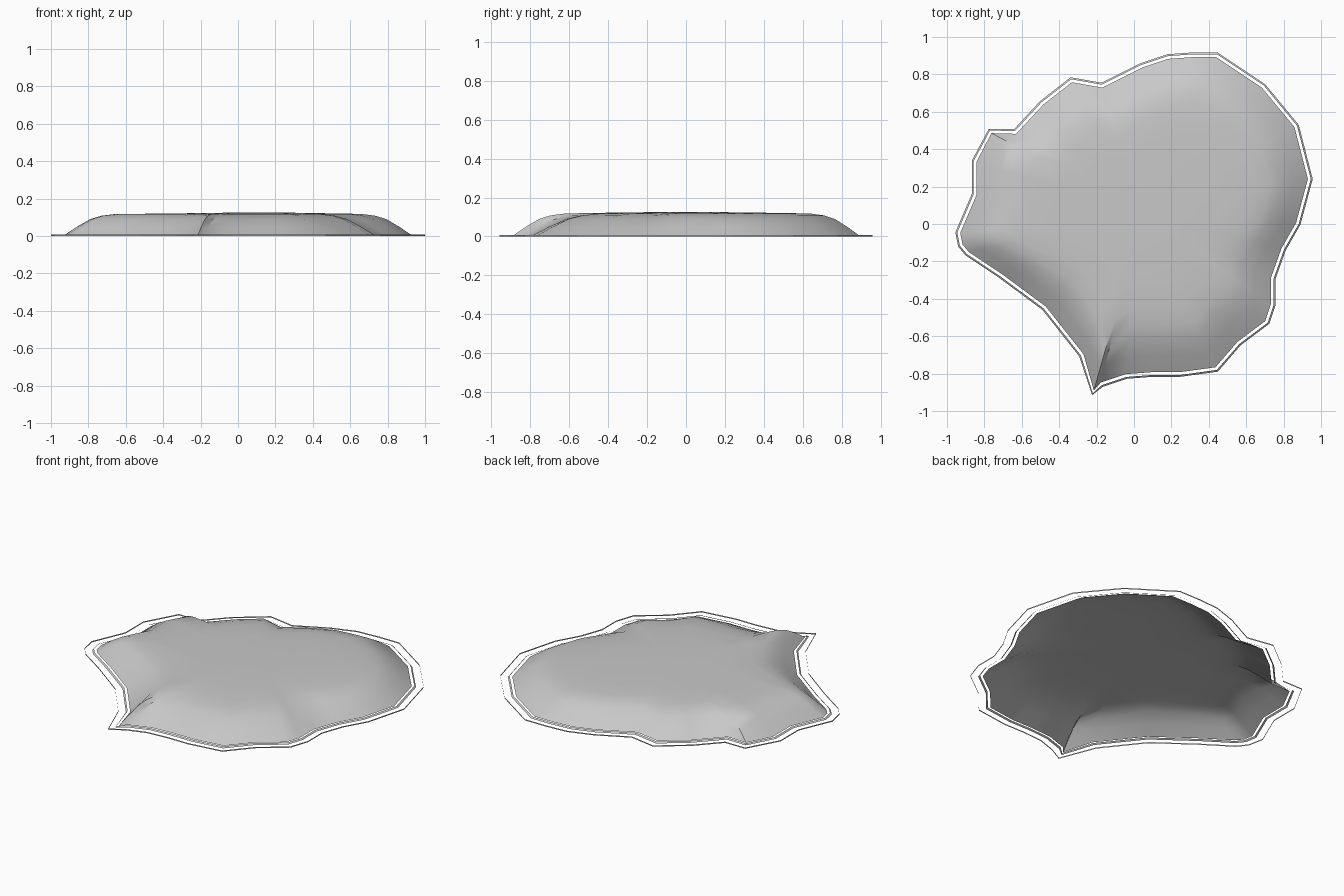
import bpy
import bmesh
import math
from mathutils import Vector

default_cube = bpy.data.objects.get("Cube")
if default_cube:
    bpy.data.objects.remove(default_cube, do_unlink=True)

# Counter-clockwise shoreline, starting at the sharp front tip
SHORE = [Vector(p) for p in (
    (-.24, -.96), (-.15, -.91), (-.03, -.87), (.1, -.86), (.25, -.86),
    (.47, -.83), (.6, -.68), (.76, -.56), (.8, -.44), (.8, -.3),
    (.85, -.16), (.93, -.02), (1, .24), (.92, .55), (.73, .78),
    (.46, .96), (.31, .96), (.17, .95), (.02, .9), (-.18, .8),
    (-.35, .83), (-.53, .69), (-.66, .55), (-.8, .55), (-.91, .35),
    (-.91, .17), (-1, -.04), (-.98, -.14), (-.93, -.2), (-.75, -.32),
    (-.52, -.49), (-.33, -.73))]
CENTRE = Vector((.05, .05))


def make_material(name, colour):
    material = bpy.data.materials.new(name)
    material.use_nodes = True
    material.diffuse_color = colour
    shader = next(n for n in material.node_tree.nodes if n.type == 'BSDF_PRINCIPLED')
    shader.inputs["Base Color"].default_value = colour
    return material


def inset(outline, distance):
    """Move every corner inward along the mean normal of its two edges."""
    result = []
    count = len(outline)
    for i, point in enumerate(outline):
        before = (point - outline[i - 1]).normalized()
        after = (outline[(i + 1) % count] - point).normalized()
        along = (before + after).normalized()
        inward = Vector((-along.y, along.x))
        stretch = min(1.1, 1 / max(.3, along.dot(after)))
        result.append(point + inward * distance * stretch)
    return result


def build_rings(name, rings, material, tip=None):
    """Bridge successive closed rings with quads and optionally close to a point."""
    mesh = bpy.data.meshes.new(name)
    bm = bmesh.new()
    loops = [[bm.verts.new(co) for co in ring] for ring in rings]
    count = len(loops[0])
    for lower, upper in zip(loops, loops[1:]):
        for i in range(count):
            j = (i + 1) % count
            bm.faces.new((lower[i], lower[j], upper[j], upper[i]))
    if tip:
        top = bm.verts.new(tip)
        for i in range(count):
            bm.faces.new((loops[-1][i], loops[-1][(i + 1) % count], top))
    bm.to_mesh(mesh)
    bm.free()
    mesh.materials.append(material)
    obj = bpy.data.objects.new(name, mesh)
    bpy.context.collection.objects.link(obj)
    return obj


def at_height(outline, z):
    return [Vector((p.x, p.y, z)) for p in outline]


def plateau_height(p):
    return .122 + .004 * math.sin(5 * p.x + 1) * math.cos(4 * p.y)


grey = make_material("stone grey", (.58, .58, .58, 1))

# Mound: steep bank, rounded shoulder, gently uneven plateau
foot = inset(SHORE, .068)


def bank_ring(distance):
    ring = []
    for p in foot:
        broad = 1.3 if p.x > -.2 and p.y < -.2 else 1
        ring.append(p + (CENTRE - p).normalized() * distance * broad)
    return ring


mound_rings = [at_height(foot, .004)]
for distance, height in ((.07, .05), (.14, .09), (.2, .108), (.28, .118)):
    mound_rings.append(at_height(bank_ring(distance), height))
shoulder = bank_ring(.28)
for fraction in (.3, .65):
    ring = [p.lerp(CENTRE, fraction) for p in shoulder]
    mound_rings.append([Vector((p.x, p.y, plateau_height(p))) for p in ring])
mound = build_rings("mound", mound_rings, grey,
                    Vector((CENTRE.x, CENTRE.y, plateau_height(CENTRE))))

bpy.ops.object.select_all(action='DESELECT')
mound.select_set(True)
bpy.context.view_layer.objects.active = mound
bpy.ops.object.shade_smooth_by_angle(angle=math.radians(40))

# Thin upright rims that follow the shoreline
build_rings("outer_rim", [at_height(SHORE, 0), at_height(SHORE, .008)], grey)
build_rings("inner_rim", [at_height(inset(SHORE, .043), 0),
                          at_height(inset(SHORE, .053), .008)], grey)
